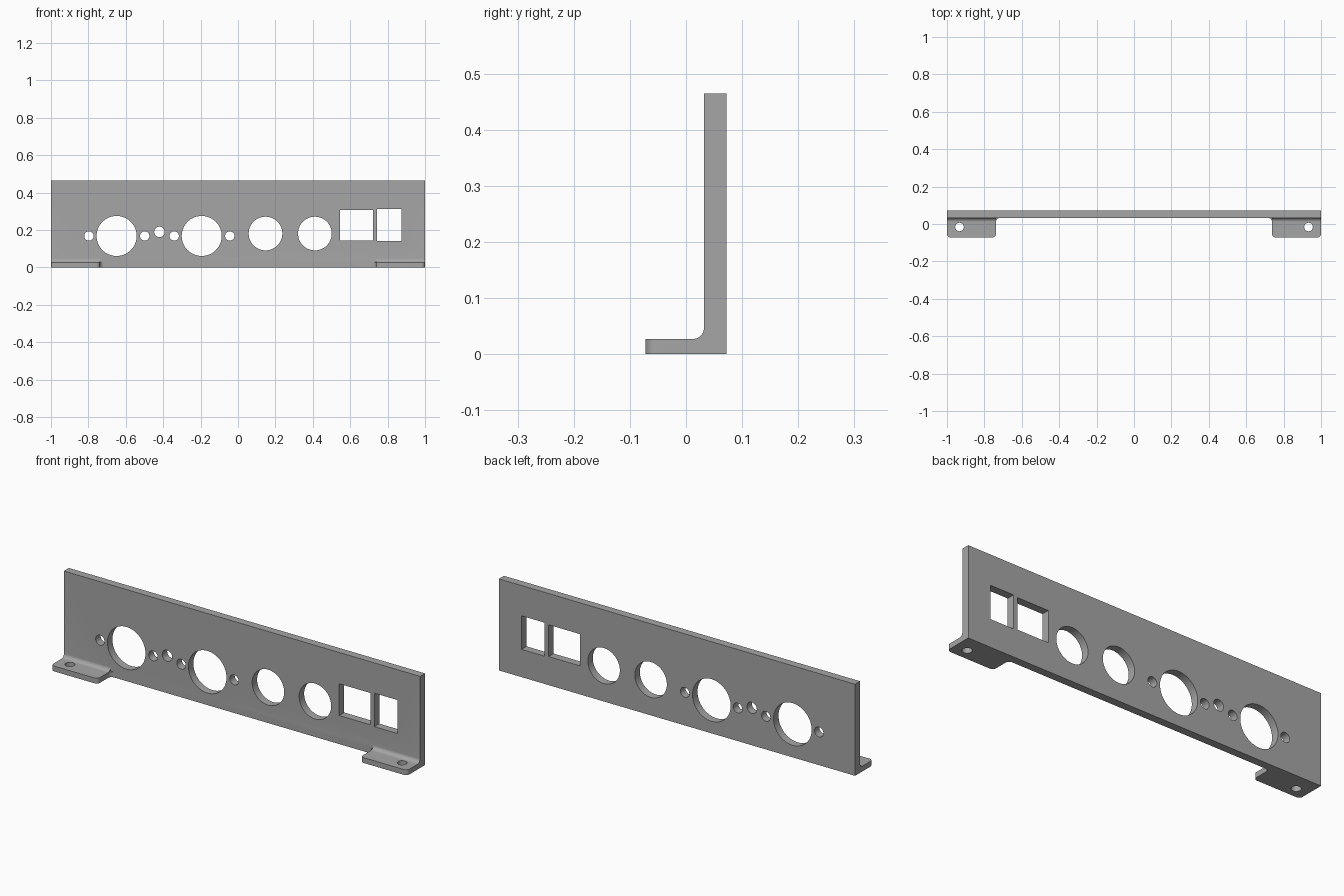
import bpy, bmesh
from math import cos, sin, pi
from mathutils import Vector

if "Cube" in bpy.data.objects:
    bpy.data.objects.remove(bpy.data.objects["Cube"])

grey = bpy.data.materials.new("plain grey")
grey.use_nodes = True
grey.diffuse_color = (0.38, 0.38, 0.38, 1)
grey.node_tree.nodes["Principled BSDF"].inputs["Base Color"].default_value = grey.diffuse_color

HEIGHT, BACK, FACE, LIP = 0.465, 0.072, 0.032, -0.072
FOOT_TOP, FOOT_IN, R = 0.027, 0.738, 0.02


def arc(cx, cy, r, start, end, steps=8):
    angles = [start + (end - start) * i / steps for i in range(steps + 1)]
    return [(cx + r * cos(a), cy + r * sin(a)) for a in angles]


def rect(x0, x1, y0, y1):
    return [(x0, y0), (x1, y0), (x1, y1), (x0, y1)]


def circle(x, y, r, sides=48):
    return arc(x, y, r, 0, 2 * pi, sides)[:-1]


def prism(name, outline, place, depth):
    """Extrude a flat outline; place maps (u, v) to a 3D point."""
    bm = bmesh.new()
    base = bm.faces.new([bm.verts.new(place(u, v)) for u, v in outline])
    grown = bmesh.ops.extrude_face_region(bm, geom=[base])["geom"]
    moved = [g for g in grown if isinstance(g, bmesh.types.BMVert)]
    bmesh.ops.translate(bm, verts=moved, vec=Vector(depth))
    bmesh.ops.recalc_face_normals(bm, faces=bm.faces)
    mesh = bpy.data.meshes.new(name)
    bm.to_mesh(mesh)
    bm.free()
    mesh.materials.append(grey)
    obj = bpy.data.objects.new(name, mesh)
    bpy.context.scene.collection.objects.link(obj)
    return obj


def combine(target, tool, operation):
    """Apply a boolean with the tool and discard it."""
    bpy.context.view_layer.objects.active = target
    mod = target.modifiers.new("boolean", "BOOLEAN")
    mod.operation, mod.solver, mod.object = operation, "EXACT", tool
    bpy.ops.object.modifier_apply(modifier=mod.name)
    bpy.data.objects.remove(tool)


# Upright panel
panel = prism("mounting_panel", rect(-1, 1, 0, HEIGHT),
              lambda x, z: (x, FACE, z), (0, BACK - FACE, 0))

# Foot plan: rounded front corners, flared where it meets the panel
inside = FACE + 0.01
foot_plan = ([(1, inside)] + arc(1 - R, LIP + R, R, 0, -pi / 2)
             + arc(FOOT_IN + R, LIP + R, R, -pi / 2, -pi)
             + arc(FOOT_IN - R, FACE - R, R, 0, pi / 2)
             + [(FOOT_IN - R, inside)])
# Fillet between foot and panel
fillet = ([(inside, FOOT_TOP - 0.01), (inside, FOOT_TOP + R)]
          + arc(FACE - R, FOOT_TOP + R, R, 0, -pi / 2)
          + [(FACE - R, FOOT_TOP - 0.01)])

for side in (-1, 1):
    foot = prism("foot", foot_plan, lambda x, y: (side * x, y, 0), (0, 0, FOOT_TOP))
    bead = prism("foot_fillet", fillet, lambda y, z: (side * FOOT_IN, y, z),
                 (side * (1 - FOOT_IN), 0, 0))
    combine(foot, bead, "UNION")
    screw = prism("screw_hole", circle(side * 0.933, -0.016, 0.023, 32),
                  lambda x, y: (x, y, -0.1), (0, 0, 0.2))
    combine(foot, screw, "DIFFERENCE")
    combine(panel, foot, "UNION")

# Openings through the panel
openings = [circle(x, 0.168, 0.107, 64) for x in (-0.649, -0.194)]
openings += [circle(x, 0.181, 0.09, 64) for x in (0.147, 0.411)]
openings += [circle(x, 0.168, 0.025, 32) for x in (-0.797, -0.499, -0.341, -0.044)]
openings += [circle(-0.42, 0.19, 0.028, 32),
             rect(0.546, 0.721, 0.145, 0.306), rect(0.743, 0.873, 0.141, 0.311)]
for outline in openings:
    cutter = prism("opening", outline, lambda x, z: (x, -0.2, z), (0, 0.4, 0))
    combine(panel, cutter, "DIFFERENCE")

# Smooth curved walls, crisp edges
bpy.ops.object.select_all(action="DESELECT")
panel.select_set(True)
bpy.context.view_layer.objects.active = panel
bpy.ops.object.shade_smooth_by_angle(angle=pi / 6)
